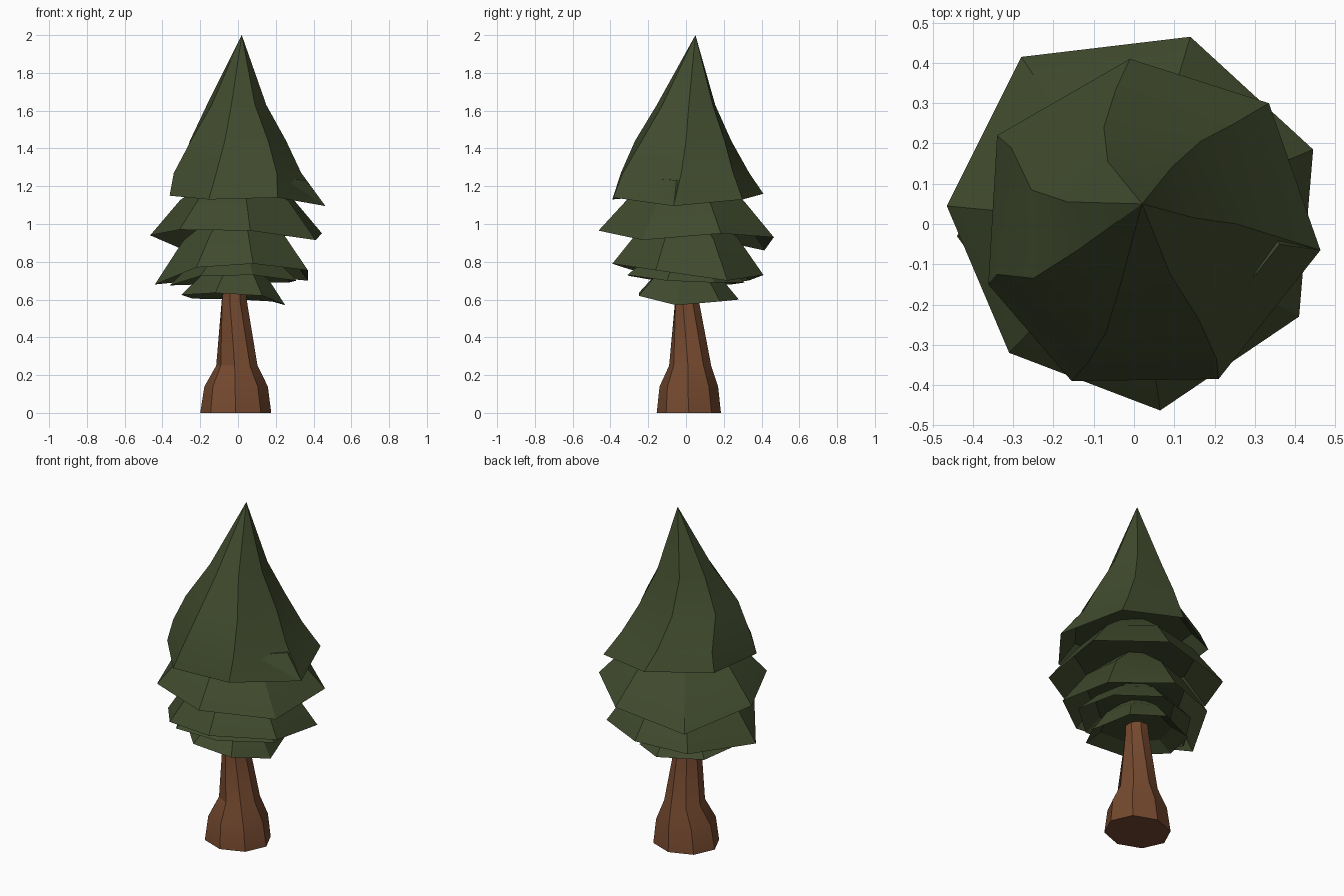
import bpy, bmesh, math

if "Cube" in bpy.data.objects:
    bpy.data.objects.remove(bpy.data.objects["Cube"])


def material(name, colour):
    m = bpy.data.materials.new(name)
    m.diffuse_color = (*colour, 1)
    m.use_nodes = True
    m.node_tree.nodes["Principled BSDF"].inputs["Base Color"].default_value = m.diffuse_color
    return m


GREEN = material("pine green", (0.052, 0.070, 0.027))
BROWN = material("bark brown", (0.175, 0.066, 0.028))


def loft(name, rings, mat, bottom=None, tip=None):
    """Skin rings listed from low to high; close ends with a point or a flat cap."""
    bm = bmesh.new()
    loops = [[bm.verts.new(p) for p in ring] for ring in rings]
    n = len(loops[0])
    for a, b in zip(loops, loops[1:]):
        for i in range(n):
            j = (i + 1) % n
            bm.faces.new((a[i], a[j], b[j], b[i]))
    for loop, point in ((loops[0], bottom), (loops[-1], tip)):
        if point is None:
            bm.faces.new(loop)
        else:
            v = bm.verts.new(point)
            for i in range(n):
                bm.faces.new((loop[i], loop[(i + 1) % n], v))
    bmesh.ops.recalc_face_normals(bm, faces=bm.faces[:])
    me = bpy.data.meshes.new(name)
    bm.to_mesh(me)
    bm.free()
    me.materials.append(mat)
    ob = bpy.data.objects.new(name, me)
    bpy.context.collection.objects.link(ob)
    bpy.ops.object.select_all(action='DESELECT')
    ob.select_set(True)
    bpy.context.view_layer.objects.active = ob
    bpy.ops.object.shade_smooth_by_angle(angle=math.radians(22))
    return ob


def hollow(rim, scale, rise):
    """Steep inner wall ring under a branch tier."""
    mean = sum(p[2] for p in rim) / len(rim)
    return [(x * scale, y * scale, mean + rise + 0.4 * (z - mean)) for x, y, z in rim]


# Trunk: flared, slightly twisted octagon (centre x, centre y, z, rx, ry, twist)
trunk_rings = []
for cx, cy, z, rx, ry, tw in ((-0.012, 0.015, 0, 0.188, 0.170, 0),
                              (-0.010, 0.015, 0.14, 0.168, 0.155, -2),
                              (-0.006, 0.022, 0.25, 0.110, 0.112, -6),
                              (-0.020, 0.005, 0.60, 0.070, 0.066, -20),
                              (-0.015, 0.005, 0.72, 0.060, 0.060, -22)):
    trunk_rings.append([(cx + rx * math.cos(a), cy + ry * math.sin(a), z)
                        for a in (math.radians(45 * i + tw) for i in range(8))])
loft("trunk", trunk_rings, BROWN)

# Crown: seven wavy ridges running from a ragged rim to the tip
crown_rim = [(0.463, -0.065, 1.095), (0.335, 0.30, 1.13), (-0.01, 0.41, 1.16),
             (-0.34, 0.22, 1.17), (-0.362, -0.15, 1.15), (-0.155, -0.39, 1.13),
             (0.21, -0.385, 1.14)]
crown_low = [(0.335, -0.025), (0.25, 0.25), (-0.045, 0.335), (-0.305, 0.19),
             (-0.34, -0.125), (-0.115, -0.345), (0.205, -0.335)]
crown_mid = [(0.255, 0.0), (0.165, 0.205), (-0.075, 0.24), (-0.255, 0.085),
             (-0.25, -0.135), (-0.07, -0.27), (0.16, -0.235)]
crown_high = [(0.15, 0.015), (0.095, 0.142), (-0.065, 0.155), (-0.165, 0.055),
              (-0.14, -0.065), (-0.035, -0.155), (0.09, -0.125)]
rings = [hollow(crown_rim, 0.78, 0.11), crown_rim]
rings += [[(x, y, z) for x, y in ring] for ring, z in
          ((crown_low, 1.27), (crown_mid, 1.44), (crown_high, 1.63))]
loft("crown", rings, GREEN, bottom=(0, 0, 1.26), tip=(0.02, 0.05, 2.0))


def skirt(name, rim, rise, peak, roof):
    """Branch tier: ragged rim, narrower shoulder, hidden peak, hollow underside."""
    inner = hollow(rim, 0.70, roof)
    mean = sum(p[2] for p in rim) / len(rim)
    loft(name, [inner, rim, hollow(rim, 0.66, rise)], GREEN,
         bottom=(0, 0, mean + roof), tip=(0, 0, peak))


skirt("upper_branches", [(0.41, -0.23, 0.915), (0.445, 0.185, 0.95), (0.14, 0.465, 0.93),
                         (-0.28, 0.415, 0.86), (-0.465, 0.045, 0.94),
                         (-0.31, -0.32, 0.97), (0.065, -0.463, 0.965)], 0.19, 1.36, 0.14)
skirt("middle_branches", [(0.37, -0.16, 0.755), (0.37, 0.22, 0.70), (0.05, 0.41, 0.73),
                          (-0.24, 0.33, 0.70), (-0.44, -0.03, 0.68),
                          (-0.22, -0.33, 0.77), (0.08, -0.39, 0.79)], 0.20, 1.15, 0.14)
skirt("lower_branches", [(0.31, -0.10, 0.70), (0.27, 0.15, 0.69), (0.05, 0.31, 0.69),
                         (-0.20, 0.24, 0.68), (-0.36, -0.01, 0.675),
                         (-0.20, -0.30, 0.725), (0.08, -0.31, 0.73)], 0.11, 0.95, 0.08)
skirt("bottom_branches", [(0.25, -0.05, 0.57), (0.18, 0.18, 0.59), (0.0, 0.28, 0.60),
                          (-0.24, 0.17, 0.605), (-0.30, -0.05, 0.625),
                          (-0.12, -0.25, 0.635), (0.13, -0.25, 0.62)], 0.11, 0.85, 0.055)
